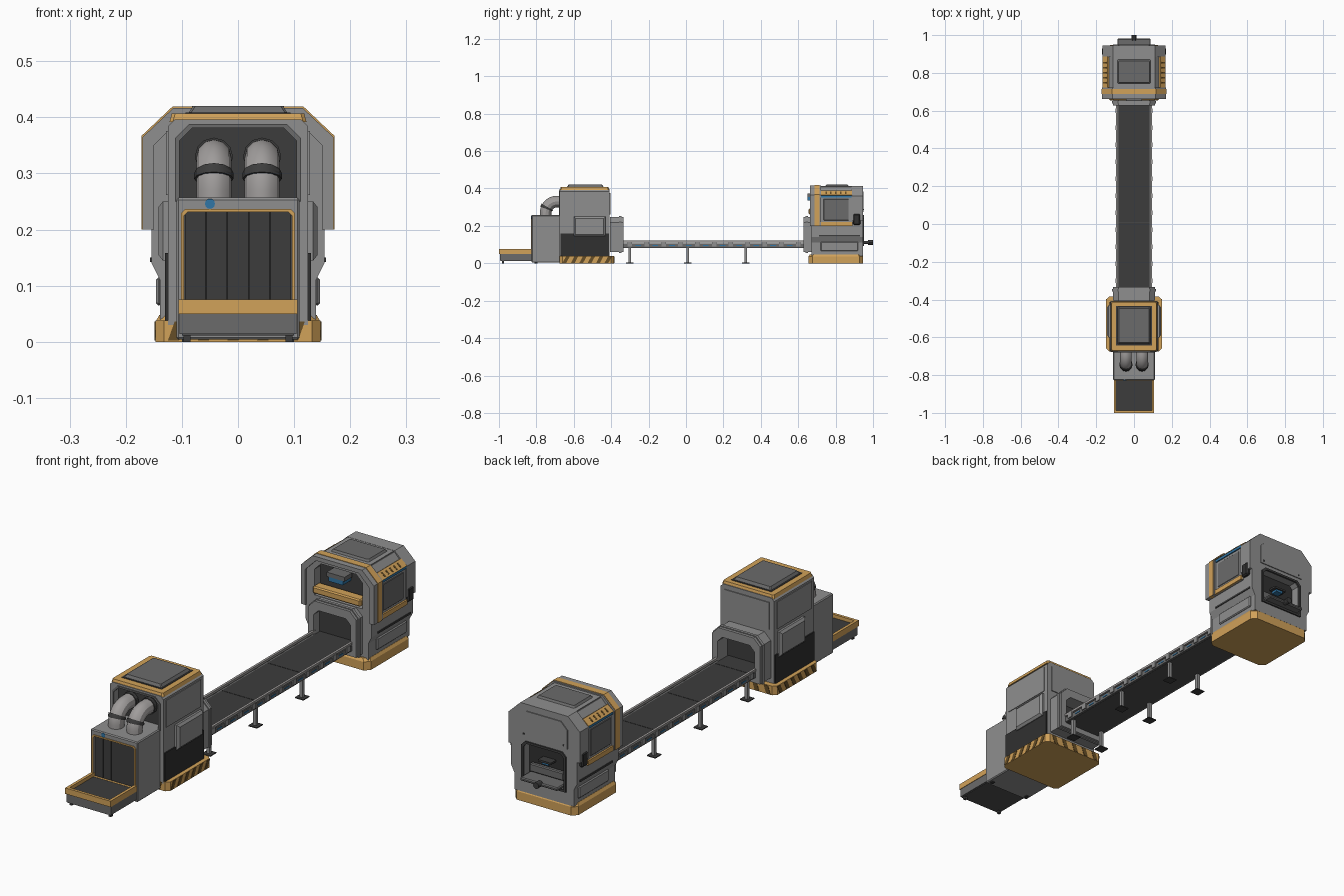
import bpy, bmesh, math

if "Cube" in bpy.data.objects:
    bpy.data.objects.remove(bpy.data.objects["Cube"])

def material(name, r, g, b):
    m = bpy.data.materials.new(name)
    m.diffuse_color = (r, g, b, 1)
    m.use_nodes = True
    m.node_tree.nodes["Principled BSDF"].inputs["Base Color"].default_value = m.diffuse_color
    return m

GREY = material("body grey", .275, .275, .275)
MID = material("panel grey", .145, .145, .145)
BED = material("bed grey", .08, .08, .08)
DARK = material("dark rubber", .046, .046, .046)
BLACK = material("black panel", .03, .03, .03)
ORANGE = material("safety orange", .64, .36, .1)
BROWN = material("stripe brown", .13, .075, .02)
BLUE = material("light blue", .03, .18, .38)
LIGHT = material("pale metal", .35, .335, .33)

def loft(name, loops, mat, cyclic=False, bevel=0):
    """Join equal-length point loops with quads; cap the ends unless cyclic."""
    bm = bmesh.new()
    vs = [[bm.verts.new(p) for p in lp] for lp in loops]
    n = len(vs[0])
    pairs = list(zip(vs, vs[1:])) + ([(vs[-1], vs[0])] if cyclic else [])
    for a, b in pairs:
        for i in range(n):
            bm.faces.new((a[i], a[(i + 1) % n], b[(i + 1) % n], b[i]))
    if not cyclic:
        bm.faces.new(vs[0])
        bm.faces.new(vs[-1])
    bmesh.ops.recalc_face_normals(bm, faces=bm.faces)
    me = bpy.data.meshes.new(name)
    bm.to_mesh(me)
    bm.free()
    me.materials.append(mat)
    ob = bpy.data.objects.new(name, me)
    bpy.context.collection.objects.link(ob)
    if bevel:
        bv = ob.modifiers.new("bevel", 'BEVEL')
        bv.width, bv.segments = bevel, 1
    return ob

def place(pts, axis, a):
    return [{'x': (a, u, v), 'y': (u, a, v), 'z': (u, v, a)}[axis] for u, v in pts]

def prism(name, pts, axis, a, b, mat, bevel=0):
    return loft(name, [place(pts, axis, a), place(pts, axis, b)], mat, bevel=bevel)

def box(name, x, y, z, mat, bevel=0):
    return prism(name, [(x[0], y[0]), (x[1], y[0]), (x[1], y[1]), (x[0], y[1])], 'z', z[0], z[1], mat, bevel)

def sides(name, x, y, z, mat, bevel=0):
    """The same box on the right and the left."""
    for s, tag in ((1, "right_"), (-1, "left_")):
        box(tag + name, sorted((s * x[0], s * x[1])), y, z, mat, bevel)

def arch(hw, z0, z1, c):
    return [(-hw, z0), (hw, z0), (hw, z1 - c), (hw - c, z1), (c - hw, z1), (-hw, z1 - c)]

def plan(hw, y0, y1, c):
    return [(c - hw, y0), (hw - c, y0), (hw, y0 + c), (hw, y1 - c), (hw - c, y1), (c - hw, y1), (-hw, y1 - c), (-hw, y0 + c)]

def ring(name, outer, inner, y0, y1, mat):
    return loft(name, [place(outer, 'y', y0), place(outer, 'y', y1), place(inner, 'y', y1), place(inner, 'y', y0)], mat, cyclic=True)

def cut(ob, name, pts, y0, y1):
    c = prism(name, pts, 'y', y0, y1, DARK)
    c.hide_render = c.hide_viewport = True
    m = ob.modifiers.new("cut", 'BOOLEAN')
    m.object, m.operation, m.solver = c, 'DIFFERENCE', 'EXACT'

def tube(name, pts, r, mat):
    cu = bpy.data.curves.new(name, 'CURVE')
    cu.dimensions, cu.bevel_depth, cu.bevel_resolution, cu.use_fill_caps = '3D', r, 4, True
    sp = cu.splines.new('POLY')
    sp.points.add(len(pts) - 1)
    for p, co in zip(sp.points, pts):
        p.co = (*co, 1)
    cu.materials.append(mat)
    ob = bpy.data.objects.new(name, cu)
    bpy.context.collection.objects.link(ob)
    bpy.ops.object.select_all(action='DESELECT')
    bpy.context.view_layer.objects.active = ob
    ob.select_set(True)
    bpy.ops.object.convert(target='MESH')
    bpy.ops.object.shade_smooth_by_angle()

# ---- infeed tray
box("tray_body", (-.104, .104), (-.995, -.81), (.014, .05), MID)
box("tray_belt", (-.094, .094), (-.99, -.81), (.05, .06), DARK)
box("tray_underside", (-.1, .1), (-.992, -.81), (.011, .015), BED)
sides("tray_rim", (.094, .106), (-1, -.82), (.05, .075), ORANGE)
box("tray_front_rim", (-.106, .106), (-1, -.988), (.05, .075), ORANGE)
sides("tray_foot", (.085, .097), (-.985, -.973), (0, .015), DARK)

# ---- intake cabinet with strip curtain
cabinet = box("intake_cabinet", (-.11, .11), (-.826, -.66), (.004, .257), GREY, .004)
cut(cabinet, "curtain_cutter", arch(.096, .06, .232, .006), -.9, -.81)
ring("curtain_frame", arch(.102, .055, .237, .008), arch(.096, .061, .231, .006), -.829, -.82, ORANGE)
for i in range(5):
    x = -.095 + i * .038
    box("curtain_strip", (x + .0006, x + .0374), (-.817, -.812), (.06, .231), DARK)
box("curtain_back", (-.095, .095), (-.813, -.809), (.06, .231), BLACK)
tube("start_button", [(-.05, -.8275, .246), (-.05, -.82, .246)], .009, BLUE)
sides("cabinet_foot", (.085, .1), (-.81, -.795), (0, .006), DARK)

# ---- scanner machine body
prism("scanner_base", plan(.147, -.675, -.385, .015), 'z', 0, .038, ORANGE)
scanner = prism("scanner_body", arch(.125, .03, .396, .012), 'y', -.676, -.408, GREY)
cut(scanner, "niche_cutter", arch(.105, .255, .382, .022), -.75, -.645)
prism("niche_back", arch(.104, .257, .381, .022), 'y', -.648, -.644, DARK)
ring("niche_lip", arch(.112, .25, .388, .025), arch(.104, .257, .381, .022), -.68, -.674, MID)
sides("scanner_dark_skirt", (.124, .13), (-.672, -.412), (.038, .158), BLACK)
sides("scanner_upper_panel", (.124, .128), (-.658, -.428), (.262, .376), GREY)
for s, tag in ((1, "right"), (-1, "left")):
    big = [(-.6, .145), (-.43, .145), (-.43, .25), (-.6, .25)]
    small = [(-.59, .155), (-.44, .155), (-.44, .24), (-.59, .24)]
    loft(tag + "_access_box", [place(big, 'x', s * .124), place(big, 'x', s * .134), place(small, 'x', s * .142)], GREY)
    # slanted hazard stripes on the base
    for i in range(6):
        y = -.66 + i * .045
        prism(tag + "_hazard_stripe", [(y, .002), (y + .02, .002), (y + .038, .036), (y + .018, .036)], 'x', s * .146, s * .1485, BROWN)
for i in range(5):
    x = -.125 + i * .053
    for y, t in ((-.675, "front"), (-.385, "back")):
        prism(t + "_hazard_stripe", [(x, .002), (x + .02, .002), (x + .032, .036), (x + .012, .036)], 'y', y - .0015, y + .0015, BROWN)
box("scanner_back_panel", (-.105, .105), (-.41, -.404), (.262, .376), GREY)
loft("scanner_top_trim", [place(plan(.122, -.674, -.41, .006), 'z', .392), place(plan(.118, -.67, -.414, .006), 'z', .407)], ORANGE)
box("scanner_lid_seal", (-.094, .094), (-.642, -.434), (.4, .409), DARK)
loft("scanner_lid", [place(plan(.09, -.638, -.438, .004), 'z', .405), place(plan(.08, -.628, -.448, .004), 'z', .42)], MID)

# ---- pipes from cabinet to scanner
def elbow(x, t0, t1):
    return [(x, -.69 - .06 * math.cos(math.radians(t)), .27 + .06 * math.sin(math.radians(t)))
            for t in [t0 + (t1 - t0) * i / 10 for i in range(11)]]
for x in (-.043, .043):
    tube("pipe", [(x, -.75, .25)] + elbow(x, 0, 90) + [(x, -.646, .33)], .031, LIGHT)
    tube("pipe_clamp", elbow(x, 20, 31), .035, DARK)
    tube("pipe_flange", [(x, -.664, .33), (x, -.646, .33)], .034, DARK)

# ---- tunnel hoods at both conveyor ends
def hood(name, y_mouth, y_wall):
    d = .012 if y_wall > y_mouth else -.012
    ring(name, arch(.112, .06, .248, .03), arch(.086, .082, .212, .022), y_mouth, y_wall, GREY)
    ring(name + "_lip", arch(.116, .056, .252, .032), arch(.09, .079, .216, .024), y_mouth + d, y_mouth + 2 * d, GREY)
    w = y_wall - d / 3
    prism(name + "_shadow", arch(.087, .081, .213, .022), 'y', w - .002, w + .002, DARK)
hood("scanner_hood", -.333, -.405)
hood("rear_hood", .627, .672)

# ---- conveyor
for y0, y1 in ((-.4, -.311), (-.309, .009), (.011, .314), (.316, .665)):
    box("conveyor_belt", (-.083, .083), (y0, y1), (.09, .106), DARK)
box("conveyor_bed", (-.084, .084), (-.4, .665), (.083, .1), BED)
sides("conveyor_side", (.083, .092), (-.335, .635), (.084, .106), MID)
sides("conveyor_rail", (.084, .094), (-.335, .635), (.111, .121), LIGHT)
for i in range(11):
    y = -.3 + i * .09
    sides("rail_bracket", (.088, .097), (y - .012, y + .012), (.09, .114), GREY)
    sides("marker_light", (.091, .0935), (y + .03, y + .06), (.093, .098), BLUE)
for y in (-.3, .01, .32):
    sides("conveyor_leg", (.068, .082), (y - .007, y + .007), (.003, .086), GREY)
    sides("conveyor_foot", (.055, .095), (y - .02, y + .02), (0, .004), DARK)

# ---- rear machine body
loft("rear_base", [place(plan(.147, .655, .947, .02), 'z', 0), place(plan(.147, .655, .947, .02), 'z', .036),
                   place(plan(.14, .662, .94, .02), 'z', .048)], ORANGE)
half = [(.139, .04), (.139, .11), (.154, .14), (.154, .36), (.11, .408)]
rear = prism("rear_body", half + [(-x, z) for x, z in reversed(half)], 'y', .67, .945, GREY)
cut(rear, "front_window_cutter", arch(.112, .25, .388, .03), .6, .71)
cut(rear, "back_window_cutter", arch(.095, .1, .25, .015), .905, 1.05)
prism("front_window_back", arch(.111, .252, .387, .03), 'y', .707, .711, DARK)
prism("back_window_back", arch(.094, .101, .249, .015), 'y', .903, .908, BLACK)
ring("back_window_frame", arch(.104, .092, .258, .018), arch(.094, .101, .249, .015), .942, .951, DARK)
box("front_orange_bar", (-.112, .112), (.655, .7), (.262, .292), ORANGE, .005)
box("front_blue_lamp", (-.034, .034), (.65, .705), (.336, .354), BLUE)
box("lamp_housing", (-.042, .042), (.65, .7), (.354, .372), MID)

# ---- shoulder ribs wrapped over the rear machine
def rib(name, y0, y1, g, zb, mat):
    out = [(.17 + g, zb), (.17 + g, .365 + g), (.115 + g, .417 + g)]
    inn = [(.15, zb), (.15, .35), (.1, .4)]
    pts = out + [(-x, z) for x, z in reversed(out)] + [(-x, z) for x, z in inn] + list(reversed(inn))
    prism(name, pts, 'y', y0, y1, mat)
rib("front_rib", .662, .722, 0, .2, GREY)
rib("orange_band", .687, .715, .002, .2, ORANGE)
rib("back_rib", .885, .945, -.004, .23, GREY)

# ---- rear machine side panels
sides("side_panel", (.15, .161), (.715, .89), (.2, .36), GREY)
sides("side_panel_inset", (.16, .164), (.735, .87), (.23, .343), MID, .003)
sides("side_orange_sill", (.15, .168), (.715, .89), (.2, .22), ORANGE)
sides("side_blue_strip", (.15, .166), (.722, .886), (.353, .365), BLUE)
sides("side_latch", (.15, .17), (.893, .932), (.205, .265), BLACK, .006)
sides("lower_groove", (.15, .157), (.71, .93), (.142, .15), DARK)
sides("lower_panel", (.136, .146), (.72, .92), (.065, .115), GREY, .004)
for s, tag in ((1, "right"), (-1, "left")):
    prism(tag + "_orange_shoulder", [(s * x, z) for x, z in ((.15, .352), (.168, .365), (.14, .388), (.128, .38))], 'y', .72, .887, ORANGE)
    for i in range(5):
        y = .745 + i * .026
        prism(tag + "_shoulder_slot", [(s * x, z) for x, z in ((.162, .368), (.163, .3705), (.147, .3838), (.145, .381))], 'y', y, y + .008, BROWN)

# ---- rear machine top and back
box("rear_top_slab", (-.108, .108), (.722, .887), (.4, .412), GREY)
loft("rear_lid", [place(plan(.09, .742, .872, .004), 'z', .41), place(plan(.082, .75, .864, .004), 'z', .42)], MID)
prism("rear_back_panel", arch(.11, .275, .385, .03), 'y', .943, .949, GREY)
sides("back_bolt", (.09, .096), (.948, .951), (.285, .291), DARK)
box("outlet_shelf", (-.088, .088), (.906, .982), (.104, .118), MID, .004)
box("outlet_flap", (-.08, .08), (.91, .93), (.125, .16), MID, .004)
box("outlet_lamp", (-.016, .016), (.908, .938), (.176, .186), BLUE)
box("outlet_lamp_hood", (-.03, .03), (.908, .944), (.186, .194), DARK)
tube("outlet_knob", [(0, .972, .112), (0, 1, .112)], .013, DARK)
